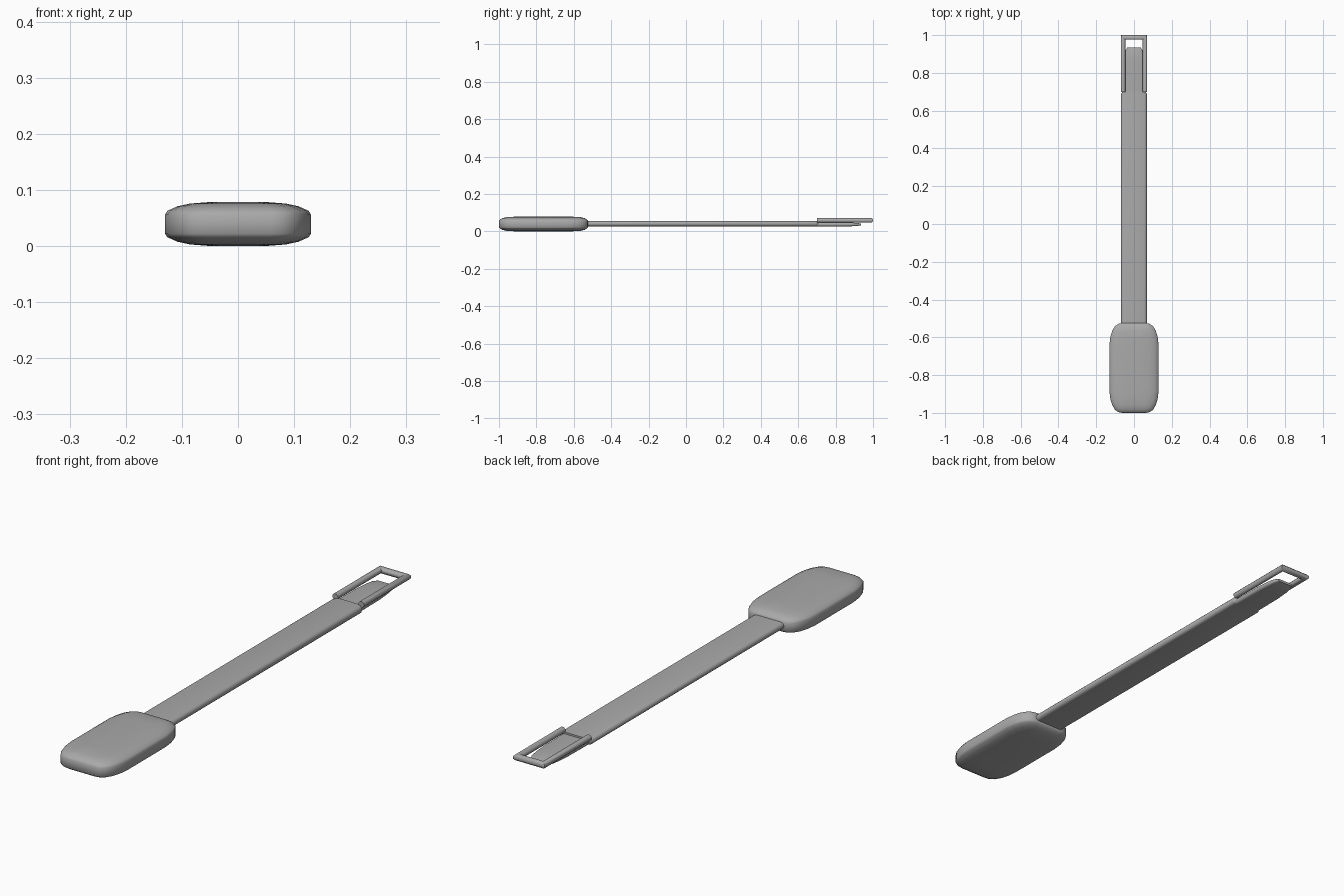
import bpy, bmesh, math

if "Cube" in bpy.data.objects:
    bpy.data.objects.remove(bpy.data.objects["Cube"])

grey = bpy.data.materials.new("grey plastic")
grey.diffuse_color = (0.4, 0.4, 0.4, 1)
grey.use_nodes = True
grey.node_tree.nodes["Principled BSDF"].inputs["Base Color"].default_value = grey.diffuse_color


def finish(name, bm, angle=40):
    bmesh.ops.recalc_face_normals(bm, faces=bm.faces)
    me = bpy.data.meshes.new(name)
    bm.to_mesh(me)
    bm.free()
    ob = bpy.data.objects.new(name, me)
    bpy.context.collection.objects.link(ob)
    me.materials.append(grey)
    bpy.ops.object.select_all(action='DESELECT')
    ob.select_set(True)
    bpy.context.view_layer.objects.active = ob
    bpy.ops.object.shade_smooth_by_angle(angle=math.radians(angle))
    return ob


def loft(name, rings, angle=40):
    """Skin a stack of equal-length point rings and cap both ends."""
    bm = bmesh.new()
    loops = [[bm.verts.new(p) for p in r] for r in rings]
    n = len(loops[0])
    for a, b in zip(loops, loops[1:]):
        for i in range(n):
            j = (i + 1) % n
            bm.faces.new((a[i], a[j], b[j], b[i]))
    bm.faces.new(loops[0])
    bm.faces.new(loops[-1])
    return finish(name, bm, angle)


# Padded head: rounded outline, pulled in towards top and bottom
CY, HX, HY = -0.762, 0.13, 0.238
corner = [(0.13, 0.125), (0.125, 0.165), (0.115, 0.198), (0.10, 0.222), (0.08, 0.235), (0.06, 0.238)]
outline = (corner + [(-x, y) for x, y in reversed(corner)]
           + [(-x, -y) for x, y in corner] + [(x, -y) for x, y in reversed(corner)])
layers = [(0.0, 0.085, 0.09), (0.003, 0.045, 0.04), (0.008, 0.022, 0.018), (0.016, 0.004, 0.005),
          (0.022, 0, 0), (0.056, 0, 0), (0.063, 0.004, 0.005), (0.071, 0.022, 0.018),
          (0.076, 0.045, 0.04), (0.079, 0.085, 0.09)]
loft("padded_head", [[(x * (1 - dx / HX), CY + y * (1 - dy / HY), z) for x, y in outline]
                     for z, dx, dy in layers], 60)

# Flat strap with rounded long edges, narrowing into the rear tab
ZC = 0.041


def strap_ring(y, w, h, zc=ZC):
    half = [(w - h + h * math.cos(t), h * math.sin(t))
            for t in [math.radians(-90 + 30 * i) for i in range(7)]]
    return [(x, y, zc + z) for x, z in half + [(-x, z) for x, z in reversed(half)]]


loft("strap", [strap_ring(-0.56, 0.068, 0.014), strap_ring(0.69, 0.068, 0.014),
               strap_ring(0.705, 0.058, 0.014)])
loft("strap_tab", [strap_ring(0.68, 0.058, 0.011, 0.037), strap_ring(0.83, 0.056, 0.011, 0.037),
                   strap_ring(0.88, 0.052, 0.010, 0.037), strap_ring(0.915, 0.047, 0.008, 0.037),
                   strap_ring(0.935, 0.035, 0.005, 0.037)])

# Three-sided wire buckle: octagonal bar swept with mitred corners
R, ZB = 0.012, 0.059
bar = [(R * math.cos(math.radians(22.5 + 45 * i)) / math.cos(math.radians(22.5)),
        R * math.sin(math.radians(22.5 + 45 * i)) / math.cos(math.radians(22.5))) for i in range(8)]
X, Y = 0.058, 0.988
rings = []
for px, py, sx, sy in [(-X, 0.70, -1, 0), (-X, Y, -1, 1), (X, Y, 1, 1), (X, 0.70, 1, 0)]:
    rings.append([(px + sx * u, py + sy * u, ZB + v) for u, v in bar])
loft("buckle", rings, 50)
